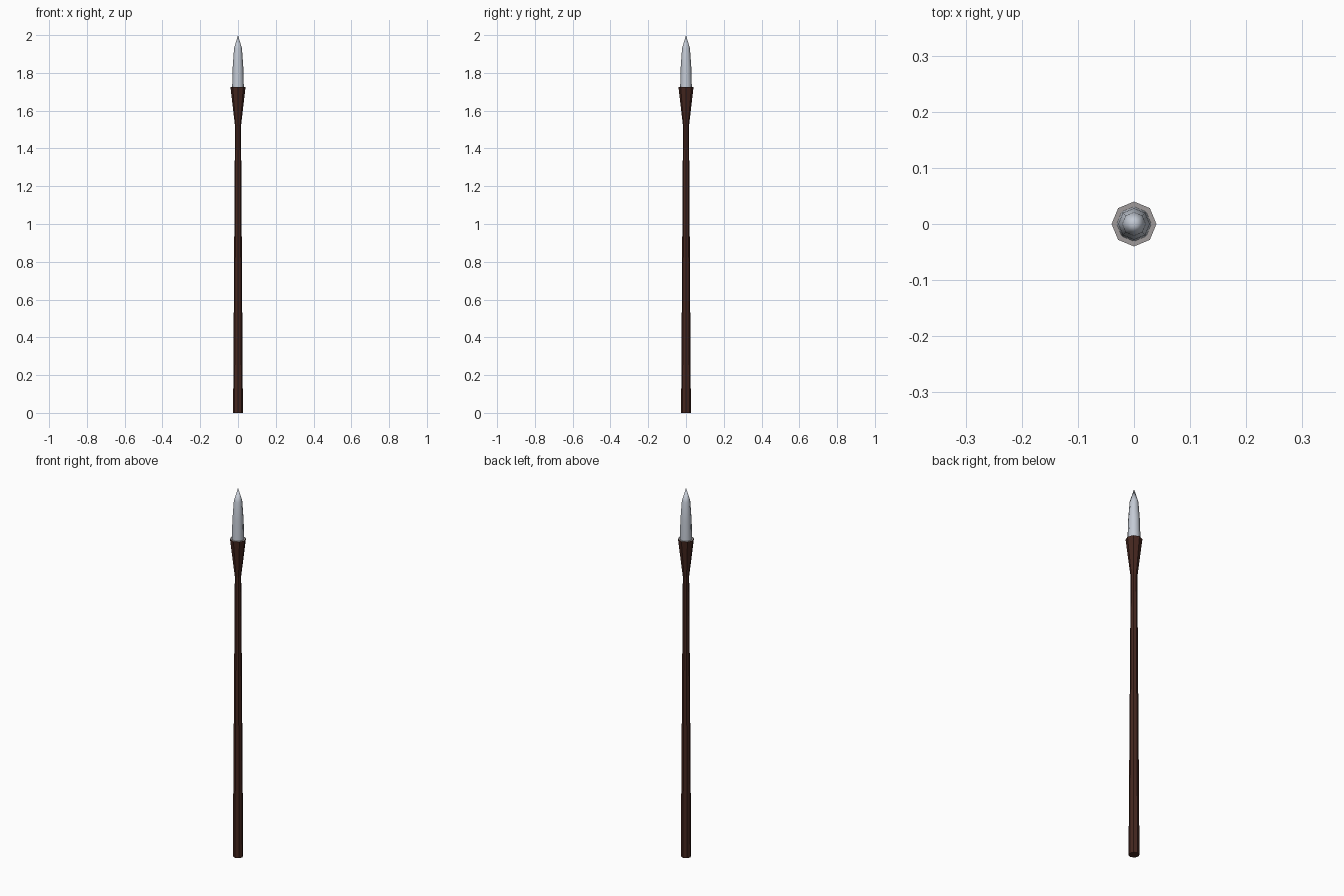
import bpy, bmesh, math

if "Cube" in bpy.data.objects:
    bpy.data.objects.remove(bpy.data.objects["Cube"])

def material(name, rgb):
    m = bpy.data.materials.new(name)
    m.diffuse_color = (*rgb, 1)
    m.use_nodes = True
    m.node_tree.nodes["Principled BSDF"].inputs["Base Color"].default_value = m.diffuse_color
    return m

WOOD = material("dark_wood", (0.06, 0.02, 0.014))
STEEL = material("steel", (0.55, 0.59, 0.66))
RIM = material("rim_grey", (0.35, 0.33, 0.33))

def lathe(name, profile, mats, sides=8, cap_mat=0, smooth=False):
    """Stack of rings (radius, z) joined by quads; radius 0 makes a point."""
    bm = bmesh.new()
    rings = []
    for r, z in profile:
        n = sides if r > 0 else 1
        rings.append([bm.verts.new((r * math.cos(2 * math.pi * i / sides),
                                    r * math.sin(2 * math.pi * i / sides), z))
                      for i in range(n)])
    for a, b in zip(rings, rings[1:]):
        for i in range(sides):
            j = (i + 1) % sides
            if len(b) == 1:
                bm.faces.new((a[i], a[j], b[0]))
            else:
                bm.faces.new((a[i], a[j], b[j], b[i]))
    bm.faces.new(rings[0][::-1])
    if len(rings[-1]) > 1:
        bm.faces.new(rings[-1]).material_index = cap_mat
    for f in bm.faces:
        f.smooth = smooth and len(f.verts) < 5
    me = bpy.data.meshes.new(name)
    bm.to_mesh(me)
    bm.free()
    for m in mats:
        me.materials.append(m)
    ob = bpy.data.objects.new(name, me)
    bpy.context.collection.objects.link(ob)
    return ob

# Tapered shaft flaring into the socket, with a grey top face
lathe("shaft_and_socket", [(0.026, 0), (0.016, 1.52), (0.04, 1.725)],
      [WOOD, RIM], cap_mat=1)

# Spear blade, narrowing to a point
lathe("blade", [(0.031, 1.72), (0.028, 1.83), (0.021, 1.93), (0.0, 2.0)],
      [STEEL], smooth=True)
